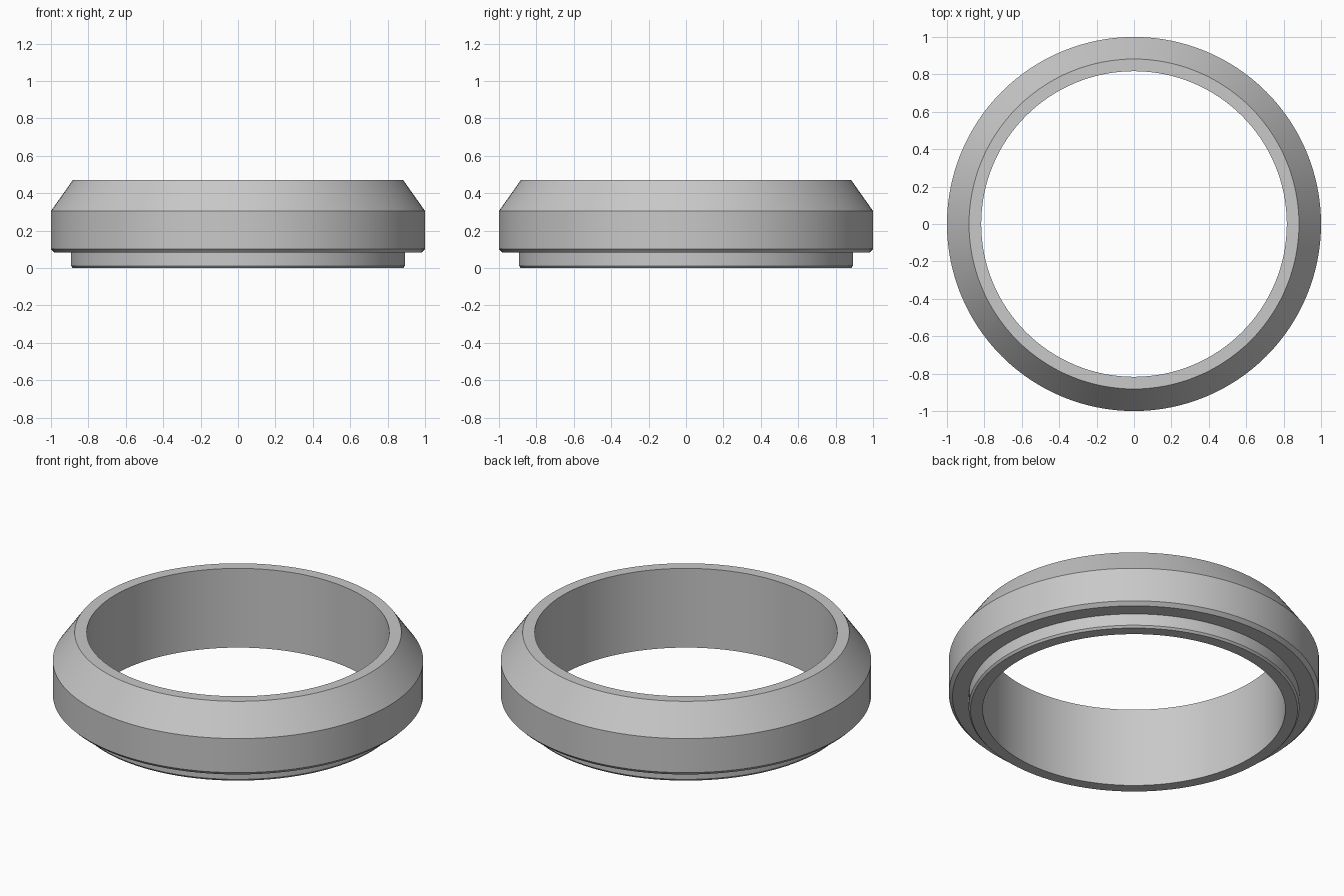
import bpy
import bmesh
import math

cube = bpy.data.objects.get("Cube")
if cube:
    bpy.data.objects.remove(cube, do_unlink=True)

SEGMENTS = 128

# Plain grey metal
grey = bpy.data.materials.new("plain_grey")
grey.use_nodes = True
color = (0.58, 0.58, 0.58, 1)
grey.diffuse_color = color
grey.node_tree.nodes["Principled BSDF"].inputs["Base Color"].default_value = color

# Closed cross-section as (radius, height), from the bore outward and up
profile = [
    (0.817, 0.0), (0.883, 0.0), (0.893, 0.012),   # seating lip
    (0.893, 0.082), (0.98, 0.082), (1.0, 0.102),  # shoulder
    (1.0, 0.305), (0.882, 0.472), (0.817, 0.472),  # outer wall and top cone
]


def lathe(name, points, material):
    """Sweep a closed cross-section round the z axis."""
    bm = bmesh.new()
    rings = []
    for i in range(SEGMENTS):
        a = math.tau * i / SEGMENTS
        rings.append([bm.verts.new((r * math.cos(a), r * math.sin(a), z))
                      for r, z in points])
    n = len(points)
    for i, ring in enumerate(rings):
        following = rings[(i + 1) % SEGMENTS]
        for j in range(n):
            k = (j + 1) % n
            bm.faces.new((ring[j], following[j], following[k], ring[k]))
    bmesh.ops.recalc_face_normals(bm, faces=bm.faces)
    mesh = bpy.data.meshes.new(name)
    bm.to_mesh(mesh)
    bm.free()
    mesh.materials.append(material)
    obj = bpy.data.objects.new(name, mesh)
    bpy.context.collection.objects.link(obj)
    return obj


# Chamfered ring
ring = lathe("chamfered_ring", profile, grey)
bpy.ops.object.select_all(action="DESELECT")
ring.select_set(True)
bpy.context.view_layer.objects.active = ring
bpy.ops.object.shade_smooth_by_angle(angle=math.radians(25))
